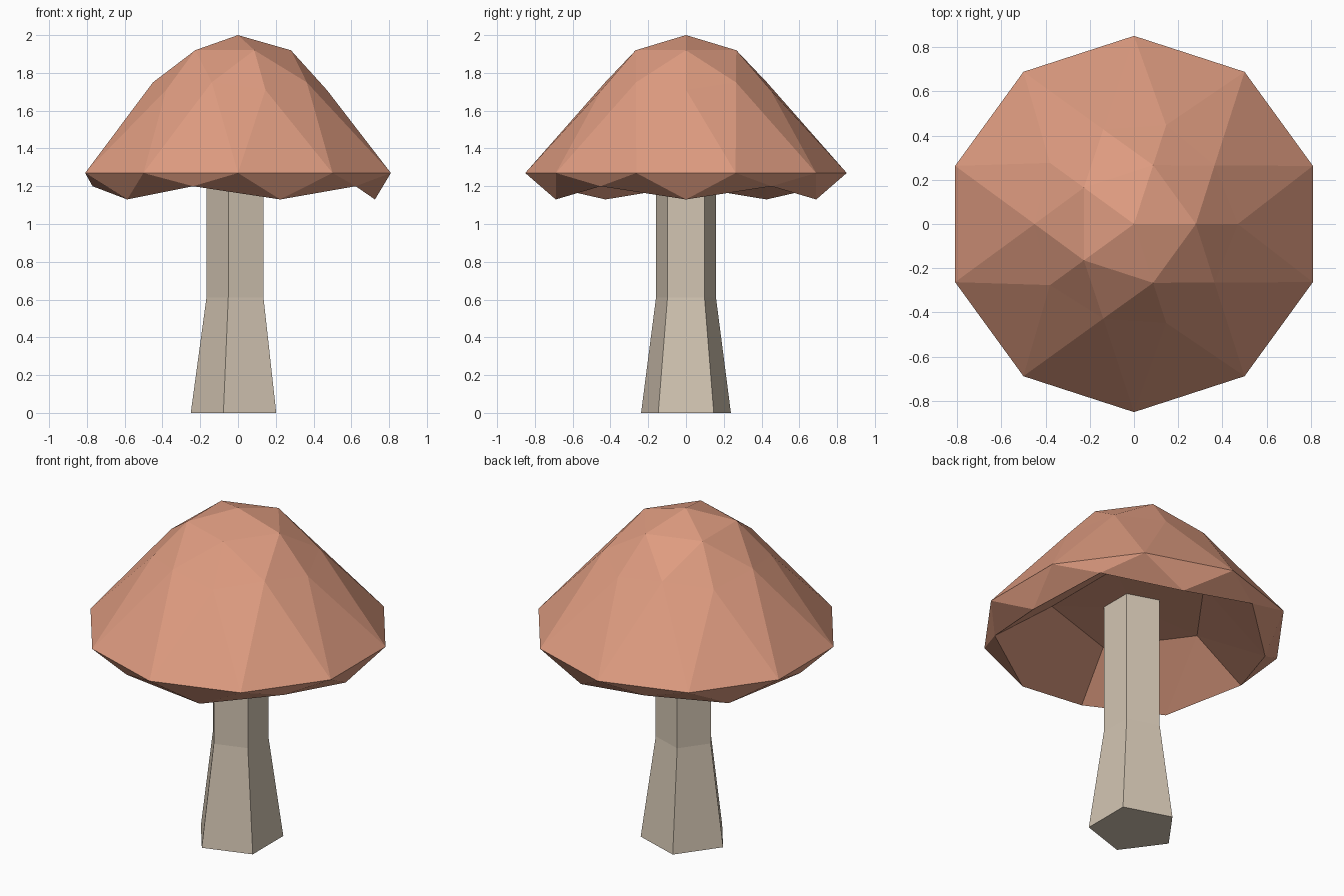
import bpy, bmesh, math

cube = bpy.data.objects.get("Cube")
if cube:
    bpy.data.objects.remove(cube, do_unlink=True)


def material(name, rgb):
    m = bpy.data.materials.new(name)
    m.use_nodes = True
    m.diffuse_color = (*rgb, 1)
    m.node_tree.nodes["Principled BSDF"].inputs["Base Color"].default_value = (*rgb, 1)
    return m


def add_object(name, bm, mat):
    bmesh.ops.recalc_face_normals(bm, faces=bm.faces)
    mesh = bpy.data.meshes.new(name)
    bm.to_mesh(mesh)
    bm.free()
    mesh.materials.append(mat)
    obj = bpy.data.objects.new(name, mesh)
    bpy.context.collection.objects.link(obj)
    return obj


# Cap: a faceted ball whose rings are reshaped, the lower half folded up inside
# Each entry: original ring height, new radius, new height
RINGS = [
    (1.0, 0, 2.0),
    (0.85, 0.28, 1.92),
    (0.526, 0.45, 1.75),
    (0.447, 0.47, 1.71),
    (0.0, 0.851, 1.27),
    (-0.447, 0.77, 1.2),
    (-0.526, 0.725, 1.13),
    (-0.85, 0.454, 1.4),
    (-1.0, 0, 1.41),
]
bm = bmesh.new()
bmesh.ops.create_icosphere(bm, subdivisions=2, radius=1)
for v in bm.verts:
    ring, radius, height = min(RINGS, key=lambda r: abs(r[0] - v.co.z))
    angle = math.atan2(v.co.y, v.co.x)
    v.co = (radius * math.cos(angle), radius * math.sin(angle), height)
add_object("cap", bm, material("terracotta", (0.73, 0.33, 0.216)))

# Stem: five-sided, flared below the bend
SIDES = 5
bm = bmesh.new()
loops = []
for radius, height in [(0.25, 0), (0.167, 0.61), (0.167, 1.42)]:
    angles = [math.pi + math.tau * i / SIDES for i in range(SIDES)]
    loops.append([bm.verts.new((radius * math.cos(a), radius * math.sin(a), height))
                  for a in angles])
for low, high in zip(loops, loops[1:]):
    for i in range(SIDES):
        j = (i + 1) % SIDES
        bm.faces.new((low[i], low[j], high[j], high[i]))
bm.faces.new(loops[0])
bm.faces.new(loops[-1])
add_object("stem", bm, material("pale beige", (0.65, 0.56, 0.45)))
